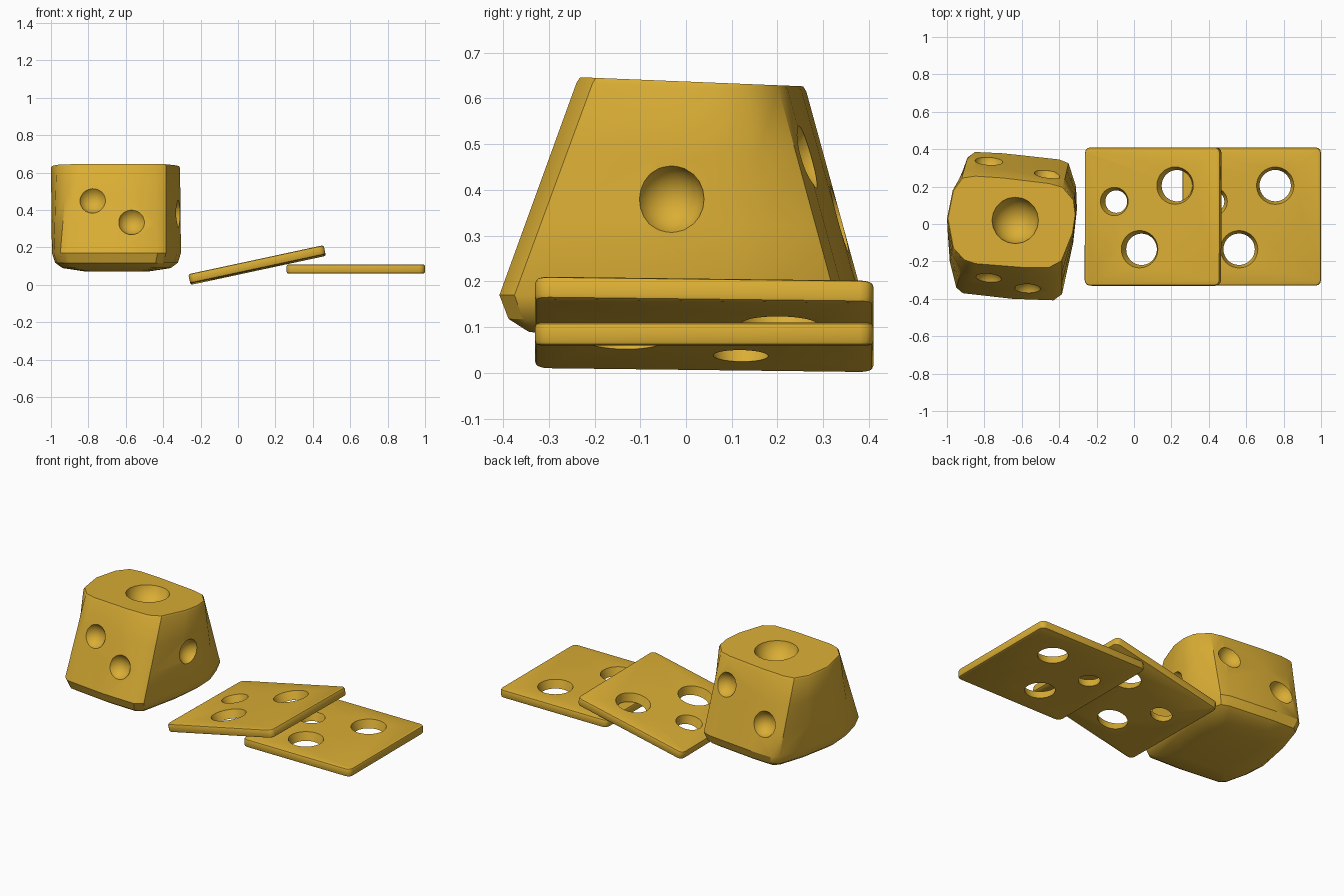
import bpy, bmesh, math
from mathutils import Vector, Euler

if "Cube" in bpy.data.objects:
    bpy.data.objects.remove(bpy.data.objects["Cube"])

gold = bpy.data.materials.new("golden_yellow")
gold.diffuse_color = (0.70, 0.42, 0.035, 1)
gold.use_nodes = True
gold.node_tree.nodes["Principled BSDF"].inputs["Base Color"].default_value = gold.diffuse_color


def make(name, bm):
    bmesh.ops.recalc_face_normals(bm, faces=bm.faces)
    me = bpy.data.meshes.new(name)
    bm.to_mesh(me)
    bm.free()
    me.materials.append(gold)
    ob = bpy.data.objects.new(name, me)
    bpy.context.collection.objects.link(ob)
    return ob


def cut(ob, cutters):
    """Subtract the cutters, bake the result and remove the cutters."""
    for c in cutters:
        m = ob.modifiers.new("cut", 'BOOLEAN')
        m.operation, m.solver, m.object = 'DIFFERENCE', 'EXACT', c
    bpy.context.view_layer.update()
    dg = bpy.context.evaluated_depsgraph_get()
    me = bpy.data.meshes.new_from_object(ob.evaluated_get(dg))
    ob.modifiers.clear()
    ob.data = me
    for c in cutters:
        bpy.data.objects.remove(c)


def smooth(ob, angle):
    bm = bmesh.new()
    bm.from_mesh(ob.data)
    for f in bm.faces:
        f.smooth = True
    for e in bm.edges:
        e.smooth = len(e.link_faces) == 2 and e.calc_face_angle(0) < math.radians(angle)
    bm.to_mesh(ob.data)
    bm.free()


def ball(pos, r):
    bm = bmesh.new()
    bmesh.ops.create_uvsphere(bm, u_segments=20, v_segments=12, radius=r)
    bmesh.ops.translate(bm, verts=bm.verts, vec=pos)
    return make("pip_cutter", bm)


# Die: tapered loft between a lower and an upper soft-cornered outline
upper = [(-.97, -.13), (-.91, -.195), (-.85, -.215), (-.6, -.235), (-.45, -.235), (-.385, -.2),
         (-.325, -.05), (-.31, .05), (-.32, .13), (-.38, .2), (-.45, .22), (-.7, .25),
         (-.85, .26), (-.92, .25), (-.97, .18), (-1, .03)]
lower = [(-.985, -.2), (-.95, -.34), (-.915, -.37), (-.65, -.4), (-.43, -.408), (-.385, -.375),
         (-.325, -.1), (-.305, .08), (-.31, .2), (-.35, .325), (-.4, .345), (-.7, .378),
         (-.85, .385), (-.89, .355), (-.95, .17), (-.995, -.06)]
cx, cy = -.645, -.01


def scaled(pts, s, z):
    return [(cx + (x - cx) * s, cy + (y - cy) * s, z) for x, y in pts]


sections = [scaled(lower, .5, .072), scaled(lower, .84, .09), scaled(lower, .95, .118),
            scaled(lower, 1, .17)]
for t in (.33, .66, .975):
    sections.append([(a[0] + (b[0] - a[0]) * t, a[1] + (b[1] - a[1]) * t,
                      .17 + (.637 - .04 * b[1] - .17) * t) for a, b in zip(lower, upper)])
sections.append([(cx + (x - cx) * .985, cy + (y - cy) * .985, .637 - .04 * y) for x, y in upper])
bm = bmesh.new()
rings = [[bm.verts.new(p) for p in s] for s in sections]
for a, b in zip(rings, rings[1:]):
    for i in range(len(a)):
        j = (i + 1) % len(a)
        bm.faces.new((a[i], a[j], b[j], b[i]))
bm.faces.new(rings[0][::-1])
bm.faces.new(rings[-1])
die = make("die", bm)

# Pips: one on top, two on the front, one on the right, two on the back
pips = [ball((-.635, .02, .665), .128),
        ball((-.78, -.32, .46), .077), ball((-.57, -.375, .345), .077),
        ball((-.295, -.035, .38), .077),
        ball((-.46, .293, .48), .077), ball((-.775, .35, .34), .077)]
cut(die, pips)
smooth(die, 35)

# Square tiles with three tapered holes: x, y, lower radius, upper radius
HOLES = [(.125, .165, .084, .1), (-.068, -.175, .084, .1), (-.207, .08, .06, .076)]


def tile(name, loc, rot):
    bm = bmesh.new()
    bmesh.ops.create_cube(bm, size=1)
    bmesh.ops.scale(bm, vec=(.74, .74, .05), verts=bm.verts)
    # round the four upright corners, then soften the rims
    up = [e for e in bm.edges if abs(e.verts[0].co.z - e.verts[1].co.z) > .01]
    bmesh.ops.bevel(bm, geom=up, offset=.03, segments=3, profile=.5, affect='EDGES')
    rim = [e for e in bm.edges if abs(e.verts[0].co.z - e.verts[1].co.z) < .01]
    bmesh.ops.bevel(bm, geom=rim, offset=.01, segments=2, profile=.5, affect='EDGES')
    ob = make(name, bm)
    cutters = []
    for x, y, r1, r2 in HOLES:
        k = (r2 - r1) / 2
        cb = bmesh.new()
        bmesh.ops.create_cone(cb, cap_ends=True, segments=32, radius1=r1 - k,
                              radius2=r2 + k, depth=.1)
        bmesh.ops.translate(cb, verts=cb.verts, vec=(x, y, 0))
        cutters.append(make("hole_cutter", cb))
    cut(ob, cutters)
    smooth(ob, 40)
    ob.location = loc
    ob.rotation_euler = Euler([math.radians(a) for a in rot])
    return ob


tile("flat_tile", (.63, .04, .085), (0, 0, 0))
tile("leaning_tile", (.102, .04, .106), (-.7, -12.1, 0))
